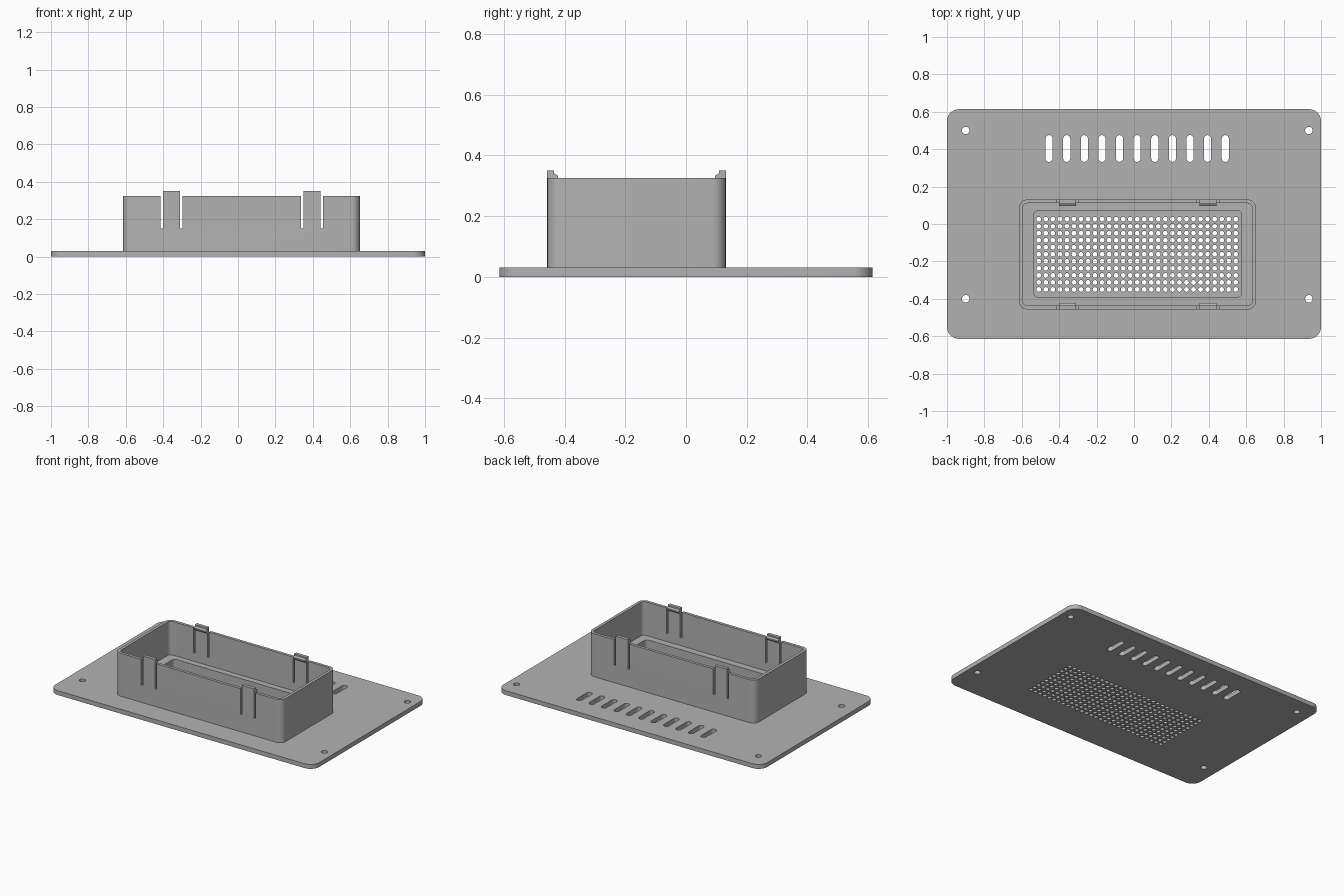
import bpy
import bmesh
from math import cos, sin, pi

cube = bpy.data.objects.get("Cube")
if cube:
    bpy.data.objects.remove(cube, do_unlink=True)

grey = bpy.data.materials.new("grey plastic")
grey.use_nodes = True
colour = (0.45, 0.45, 0.45, 1)
grey.diffuse_color = colour
grey.node_tree.nodes["Principled BSDF"].inputs["Base Color"].default_value = colour


def rounded(x0, x1, y0, y1, r, n=8):
    """Outline of a rectangle with rounded corners."""
    centres = [(x1 - r, y1 - r), (x0 + r, y1 - r), (x0 + r, y0 + r), (x1 - r, y0 + r)]
    return [(cx + r * cos((q + i / n) * pi / 2), cy + r * sin((q + i / n) * pi / 2))
            for q, (cx, cy) in enumerate(centres) for i in range(n + 1)]


def circle(x, y, r, n):
    return [(x + r * cos(2 * pi * i / n), y + r * sin(2 * pi * i / n)) for i in range(n)]


def add(name, mesh):
    ob = bpy.data.objects.new(name, mesh)
    bpy.context.collection.objects.link(ob)
    mesh.materials.clear()
    mesh.materials.append(grey)
    return ob


def slab(name, outlines, z0, z1):
    """Extrude a flat outline; the outlines after the first become holes."""
    curve = bpy.data.curves.new(name, 'CURVE')
    curve.dimensions = '2D'
    curve.fill_mode = 'BOTH'
    curve.extrude = (z1 - z0) / 2
    for pts in outlines:
        spline = curve.splines.new('POLY')
        spline.points.add(len(pts) - 1)
        for p, (x, y) in zip(spline.points, pts):
            p.co = (x, y, 0, 1)
        spline.use_cyclic_u = True
    temp = bpy.data.objects.new("temp", curve)
    bpy.context.collection.objects.link(temp)
    dg = bpy.context.evaluated_depsgraph_get()
    mesh = bpy.data.meshes.new_from_object(temp.evaluated_get(dg))
    bpy.data.objects.remove(temp, do_unlink=True)
    # weld caps to sides and lift into place
    bm = bmesh.new()
    bm.from_mesh(mesh)
    bmesh.ops.remove_doubles(bm, verts=bm.verts, dist=1e-5)
    bmesh.ops.recalc_face_normals(bm, faces=bm.faces)
    bmesh.ops.translate(bm, verts=bm.verts, vec=(0, 0, (z0 + z1) / 2))
    bm.to_mesh(mesh)
    bm.free()
    mesh.name = name
    return add(name, mesh)


def prism(name, profile, x0, x1):
    """Sweep a y-z profile along x."""
    bm = bmesh.new()
    face = bm.faces.new([bm.verts.new((x0, y, z)) for y, z in profile])
    ext = bmesh.ops.extrude_face_region(bm, geom=[face])
    moved = [v for v in ext["geom"] if isinstance(v, bmesh.types.BMVert)]
    bmesh.ops.translate(bm, verts=moved, vec=(x1 - x0, 0, 0))
    bmesh.ops.recalc_face_normals(bm, faces=bm.faces)
    mesh = bpy.data.meshes.new(name)
    bm.to_mesh(mesh)
    bm.free()
    return add(name, mesh)


PLATE, LEDGE, RIM = 0.03, 0.095, 0.325
X0, X1, Y0, Y1, T = -0.615, 0.652, -0.457, 0.131, 0.02
MID = (Y0 + Y1) / 2

# Base plate with screw holes, vent slots and a perforated grille
holes = [circle(x, y, 0.02, 24) for x in (-0.9, 0.935) for y in (-0.4, 0.5)]
for i in range(11):
    x = -0.454 + i * 0.0942
    holes.append(rounded(x - 0.019, x + 0.019, 0.332, 0.475, 0.0189))
for i in range(29):
    for j in range(11):
        holes.append(circle(-0.509 + i * 0.0376, -0.35 + j * 0.0376, 0.0128, 12))
plate = slab("base_plate", [rounded(-1, 1, -0.614, 0.614, 0.065)] + holes, 0, PLATE)

# Box wall and the raised floor with its recess around the grille
inner = rounded(X0 + T, X1 - T, Y0 + T, Y1 - T, 0.026)
wall = slab("box_wall", [rounded(X0, X1, Y0, Y1, 0.045), inner], PLATE, RIM)
floor = slab("box_floor", [inner, rounded(-0.535, 0.575, -0.39, 0.07, 0.02)], PLATE, LEDGE)

# Slits either side of each clip, cut through front and back walls
clip_centres = (-0.356, 0.396)
HALF, SLIT = 0.046, 0.012
for cx in clip_centres:
    for a in (cx - HALF - SLIT, cx + HALF):
        cutter = prism("slit_cutter", [(-0.6, 0.15), (0.3, 0.15), (0.3, 0.4), (-0.6, 0.4)],
                       a, a + SLIT)
        cutter.hide_render = True
        mod = wall.modifiers.new("slit", 'BOOLEAN')
        mod.operation = 'DIFFERENCE'
        mod.solver = 'EXACT'
        mod.object = cutter
dg = bpy.context.evaluated_depsgraph_get()
cut_mesh = bpy.data.meshes.new_from_object(wall.evaluated_get(dg))
wall.modifiers.clear()
wall.data = cut_mesh
for ob in [o for o in bpy.data.objects if o.name.startswith("slit_cutter")]:
    bpy.data.objects.remove(ob, do_unlink=True)

# Snap hooks on top of the clips, pointing inwards
hook = [(0, RIM), (0, 0.351), (0.023, 0.351), (0.023, 0.341), (0.035, 0.333),
        (0.035, 0.324), (T, 0.312), (T, RIM)]
for cx, side in zip(clip_centres, ("right", "left")):
    for name, edge, s in (("front", Y0, 1), ("back", Y1, -1)):
        prism(f"{name}_{side}_hook", [(edge + s * d, z) for d, z in hook],
              cx - HALF, cx + HALF)

# Smooth the rounded corners and holes, keeping edges sharp
bpy.ops.object.select_all(action='DESELECT')
for ob in (plate, wall, floor):
    ob.select_set(True)
bpy.context.view_layer.objects.active = plate
bpy.ops.object.shade_smooth_by_angle(angle=0.6)
